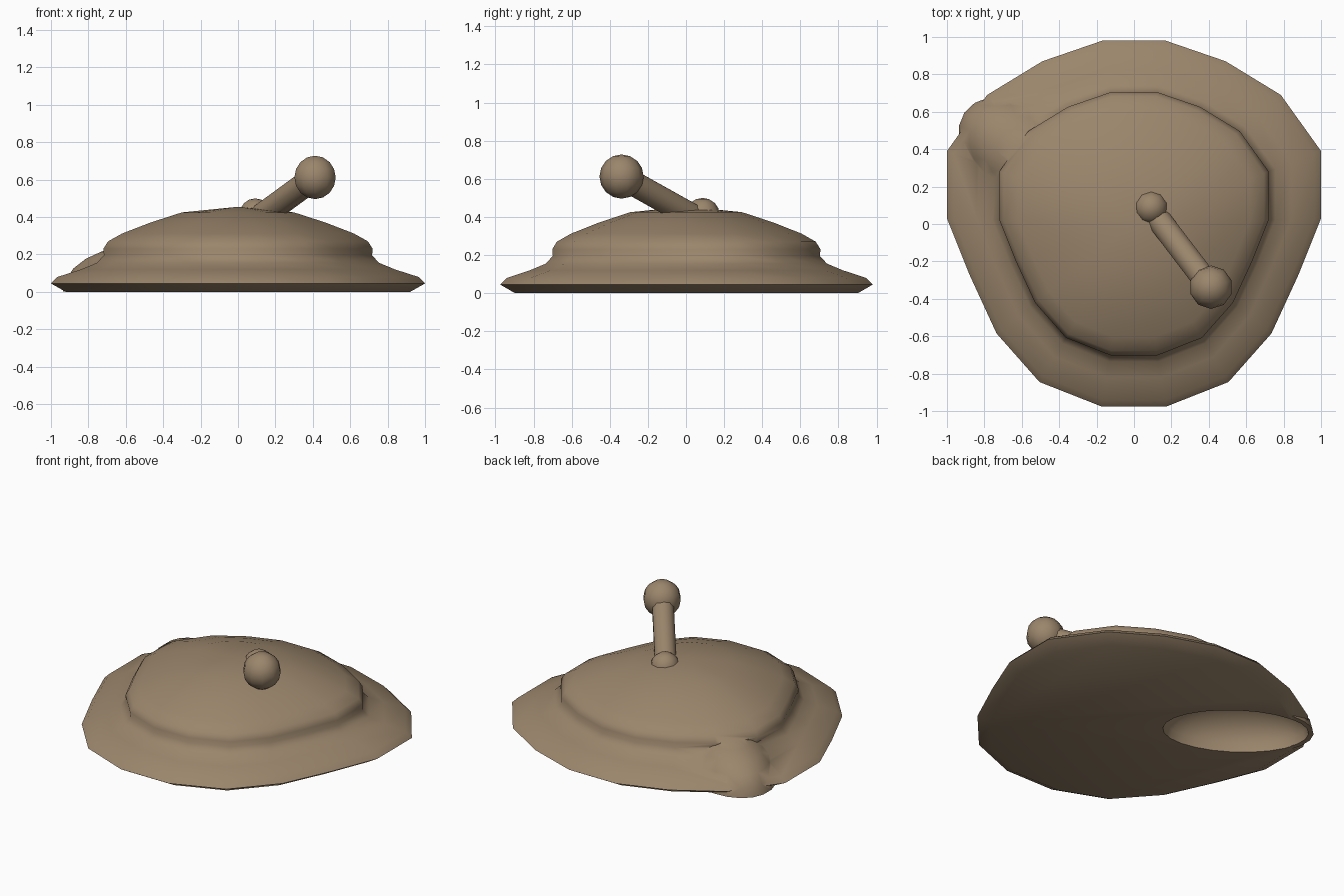
import bpy, bmesh, math
from mathutils import Vector, Matrix

if "Cube" in bpy.data.objects:
    bpy.data.objects.remove(bpy.data.objects["Cube"])

mat = bpy.data.materials.new("tan_brown")
mat.diffuse_color = (0.328, 0.238, 0.15, 1)
mat.use_nodes = True
mat.node_tree.nodes["Principled BSDF"].inputs["Base Color"].default_value = mat.diffuse_color


def make_object(name, bm):
    bmesh.ops.recalc_face_normals(bm, faces=bm.faces[:])
    me = bpy.data.meshes.new(name)
    bm.to_mesh(me)
    bm.free()
    me.materials.append(mat)
    ob = bpy.data.objects.new(name, me)
    bpy.context.scene.collection.objects.link(ob)
    return ob


def activate(ob):
    bpy.ops.object.select_all(action='DESELECT')
    ob.select_set(True)
    bpy.context.view_layer.objects.active = ob


def smooth(ob, angle=50):
    activate(ob)
    bpy.ops.object.shade_smooth_by_angle(angle=math.radians(angle))


def boolean(ob, other, operation):
    activate(ob)
    mod = ob.modifiers.new(operation.lower(), 'BOOLEAN')
    mod.operation = operation
    mod.solver = 'EXACT'
    mod.object = other
    bpy.ops.object.modifier_apply(modifier=mod.name)
    bpy.data.objects.remove(other, do_unlink=True)


# Rounded shield outline, right half mirrored to the left
half = [(0.17, 0.98), (0.49, 0.87), (0.785, 0.69), (1.0, 0.39), (1.0, 0.03),
        (0.88, -0.27), (0.735, -0.585), (0.505, -0.845), (0.175, -0.975)]
outline = half + [(-x, y) for x, y in reversed(half)]

# Stepped dome: outline scale and height of each ring
profile = [(0.92, 0), (1.0, 0.045), (0.965, 0.08), (0.84, 0.12), (0.755, 0.155),
           (0.717, 0.195), (0.72, 0.23), (0.695, 0.27), (0.62, 0.312),
           (0.47, 0.37), (0.30, 0.425)]
bm = bmesh.new()
rings = [[bm.verts.new((x * s, y * s, z)) for x, y in outline] for s, z in profile]
n = len(outline)
for a, b in zip(rings, rings[1:]):
    for i in range(n):
        j = (i + 1) % n
        bm.faces.new((a[i], a[j], b[j], b[i]))
bm.faces.new(rings[0])
peak = bm.verts.new((0, 0, 0.455))
for i in range(n):
    bm.faces.new((rings[-1][i], rings[-1][(i + 1) % n], peak))
body = make_object("domed_body", bm)


# Hump over the back left rim, hollowed from underneath
def ellipsoid(name, length, width, height, floor=None):
    bm = bmesh.new()
    m = (Matrix.Translation((-0.52, 0.33, 0))
         @ Matrix.Rotation(math.atan2(0.55, -0.8), 4, 'Z')
         @ Matrix.Diagonal((length, width, height, 1)))
    bmesh.ops.create_uvsphere(bm, u_segments=24, v_segments=12, radius=1, matrix=m)
    if floor is not None:
        geom = bm.verts[:] + bm.edges[:] + bm.faces[:]
        cut = bmesh.ops.bisect_plane(bm, geom=geom, plane_co=(0, 0, floor),
                                     plane_no=(0, 0, 1), clear_inner=True)
        edges = [e for e in cut["geom_cut"] if isinstance(e, bmesh.types.BMEdge)]
        bmesh.ops.edgeloop_fill(bm, edges=edges)
    return make_object(name, bm)


boolean(body, ellipsoid("hump", 0.47, 0.285, 0.25, 0.003), 'UNION')
boolean(body, ellipsoid("hollow_cutter", 0.44, 0.25, 0.215), 'DIFFERENCE')
smooth(body)


# Tilted lever with a pivot ball and a knob
def ball(name, centre, radius):
    bm = bmesh.new()
    bmesh.ops.create_uvsphere(bm, u_segments=10, v_segments=8, radius=radius,
                              matrix=Matrix.Translation(centre))
    smooth(make_object(name, bm))


start, end = Vector((0.12, 0.04, 0.40)), Vector((0.41, -0.34, 0.612))
axis = end - start
bm = bmesh.new()
bmesh.ops.create_cone(bm, cap_ends=True, segments=10, radius1=0.068, radius2=0.068,
                      depth=axis.length,
                      matrix=Matrix.Translation((start + end) / 2)
                      @ axis.to_track_quat('Z', 'Y').to_matrix().to_4x4())
smooth(make_object("lever_rod", bm))
ball("lever_pivot", (0.092, 0.087, 0.41), 0.09)
ball("lever_knob", (0.412, -0.338, 0.612), 0.116)
